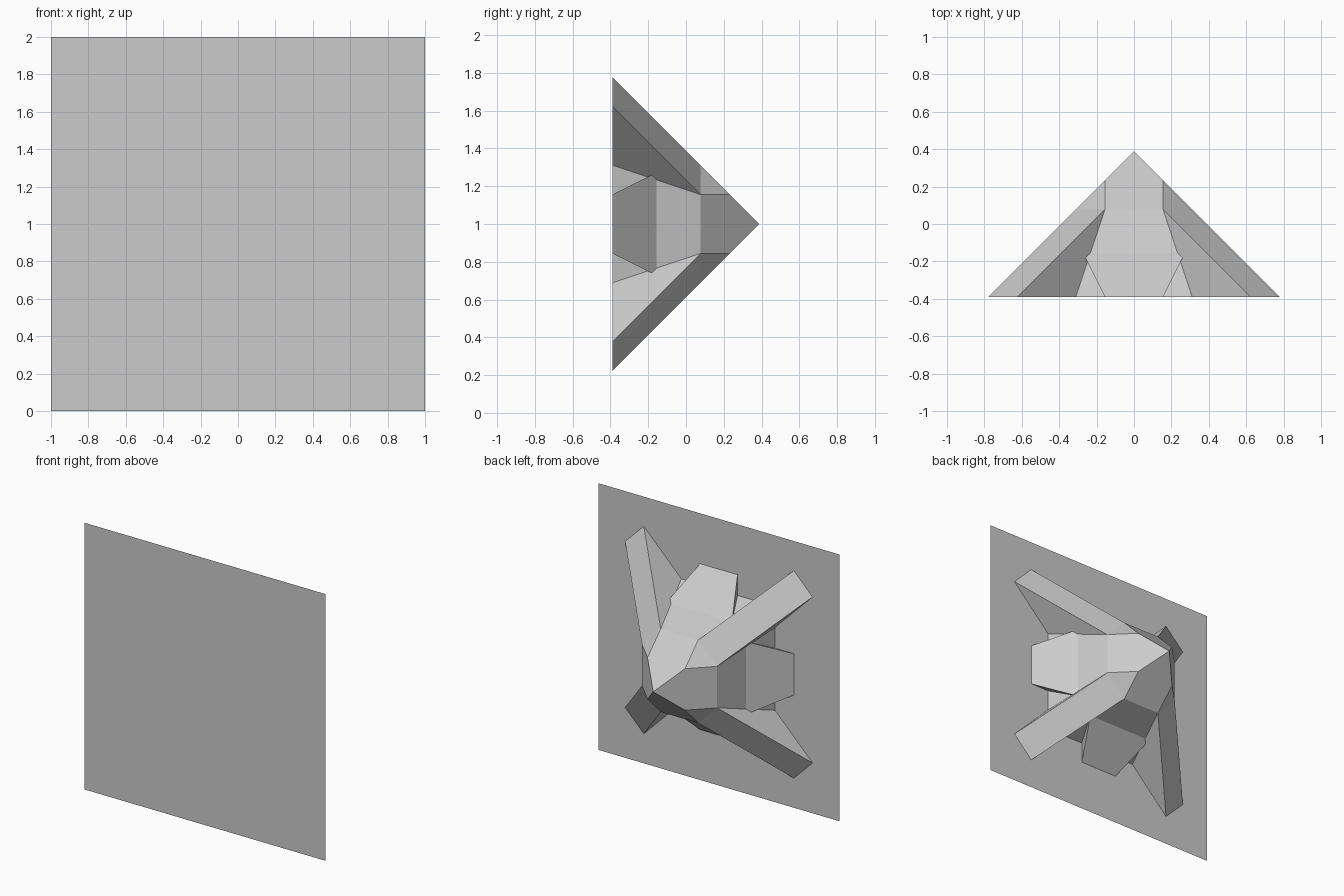
import bpy, bmesh
from math import radians
from mathutils import Matrix, Vector

cube = bpy.data.objects.get("Cube")
if cube:
    bpy.data.objects.remove(cube, do_unlink=True)

G = 2 * 0.389 / 5      # module: the relief is five modules deep
BACK = -0.389          # y of the flat panel

grey = bpy.data.materials.new("plain_grey")
grey.use_nodes = True
grey.diffuse_color = (0.6, 0.6, 0.6, 1)
grey.node_tree.nodes["Principled BSDF"].inputs["Base Color"].default_value = (0.6, 0.6, 0.6, 1)


def build(name, faces):
    """Repeat the faces (across, up, depth in modules) four times around the y axis."""
    bm = bmesh.new()
    for k in range(4):
        turn = Matrix.Rotation(radians(90 * k), 3, 'Y')
        for face in faces:
            points = [turn @ (Vector((a, h, b)) * G) for a, b, h in face]
            bm.faces.new([bm.verts.new(p + Vector((0, BACK, 1))) for p in points])
    bmesh.ops.remove_doubles(bm, verts=bm.verts, dist=0.0005)
    bmesh.ops.recalc_face_normals(bm, faces=bm.faces)
    mesh = bpy.data.meshes.new(name)
    bm.to_mesh(mesh)
    bm.free()
    mesh.materials.append(grey)
    obj = bpy.data.objects.new(name, mesh)
    bpy.context.collection.objects.link(obj)
    return obj


def swap(face):
    """Mirror a face across the diagonal."""
    return [(b, a, h) for a, b, h in reversed(face)]


# Flat square panel
bpy.ops.mesh.primitive_plane_add(size=2, location=(0, BACK, 1), rotation=(radians(90), 0, 0))
panel = bpy.context.object
panel.name = "square_panel"
panel.data.materials.append(grey)

# Central peak on a flared eight-sided body, with four diagonal ribs
peak, shoulder = (0, 0, 5), (1, 1, 4)
brow, foot, toe = (2, 1, 3), (3, 2, 0), (5, 4, 0)
flip = lambda p: (p[0], -p[1], p[2])
swapped = lambda p: (p[1], p[0], p[2])
cap = [peak, shoulder, brow, flip(brow), flip(shoulder)]
flare = [brow, foot, flip(foot), flip(brow)]
rib_root = [shoulder, swapped(brow), brow]
rib_top = [brow, swapped(brow), swapped(toe), toe]
rib_side = [brow, toe, foot]
build("peak_and_ribs", [cap, flare, rib_root, rib_top, rib_side, swap(rib_side)])

# Four sloping six-sided pads, sunk into the body
half = [(4, 1, 0), (8 / 3, 5 / 3, 4 / 3), (4 / 3, 1, 8 / 3)]
pad = half + [flip(p) for p in reversed(half)]
inner = [(a - 1.3, b, h) for a, b, h in pad]
sides = [[pad[i - 1], pad[i], inner[i], inner[i - 1]] for i in range(6)]
build("sloping_pads", [pad, inner[::-1]] + sides)
